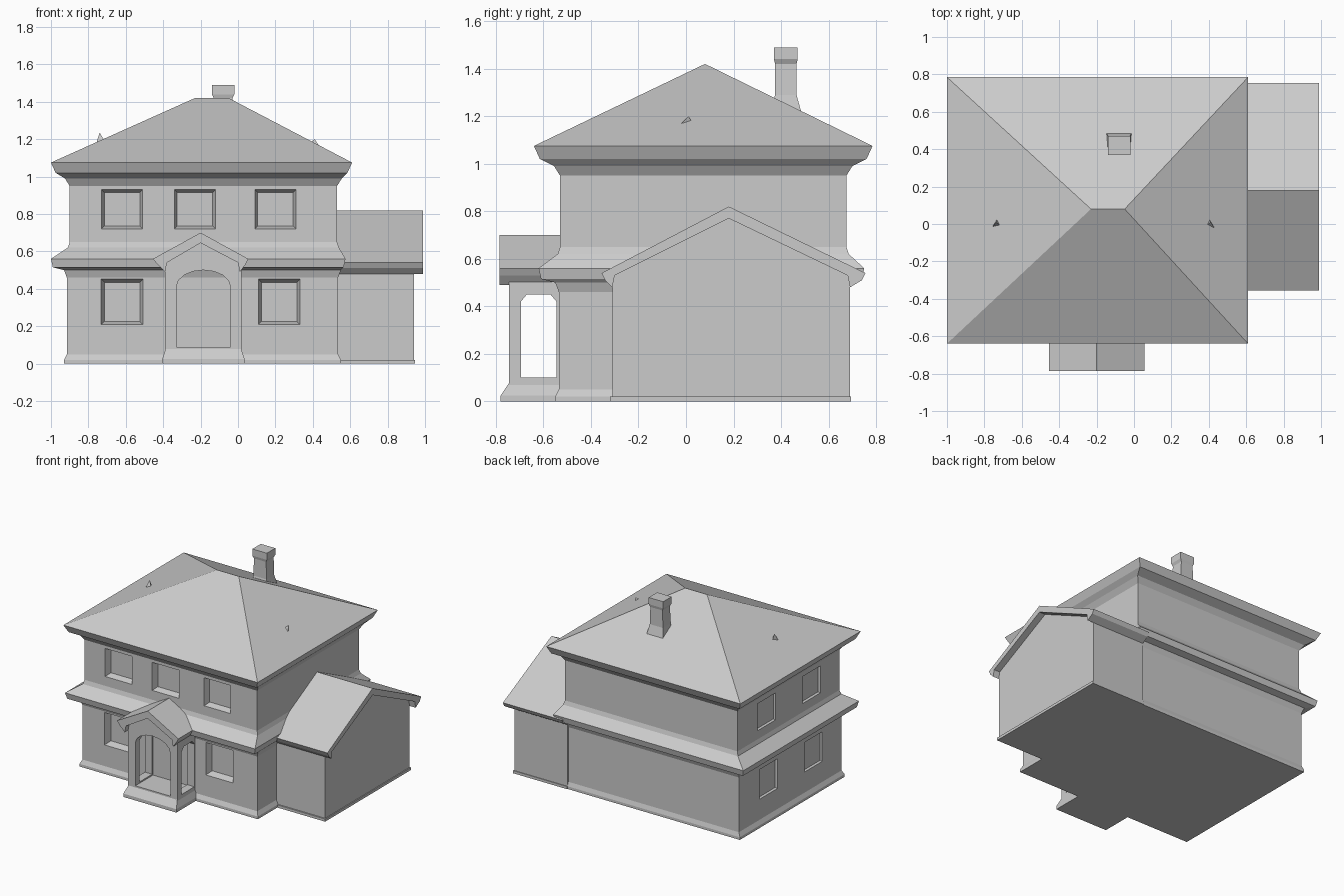
import bpy, bmesh, math


def loft(name, rings):
    """Skin equal-length point rings, cap both ends, merge collapsed points."""
    bm = bmesh.new()
    vs = [[bm.verts.new(p) for p in r] for r in rings]
    n = len(vs[0])
    for a, b in zip(vs, vs[1:]):
        for i in range(n):
            j = (i + 1) % n
            bm.faces.new((a[i], a[j], b[j], b[i]))
    bm.faces.new(vs[0][::-1])
    bm.faces.new(vs[-1])
    bmesh.ops.remove_doubles(bm, verts=bm.verts[:], dist=1e-4)
    bmesh.ops.recalc_face_normals(bm, faces=bm.faces[:])
    me = bpy.data.meshes.new(name)
    bm.to_mesh(me)
    bm.free()
    ob = bpy.data.objects.new(name, me)
    bpy.context.collection.objects.link(ob)
    return ob


def stack(name, levels):
    """Loft of level rectangles (x0, x1, y0, y1, z)."""
    return loft(name, [[(a, c, z), (b, c, z), (b, d, z), (a, d, z)]
                       for a, b, c, d, z in levels])


def extrude_x(name, prof, x0, x1):
    return loft(name, [[(x, y, z) for y, z in prof] for x in (x0, x1)])


def extrude_y(name, prof, y0, y1):
    return loft(name, [[(x, y, z) for x, z in prof] for y in (y0, y1)])


def cut(target, cutter):
    m = target.modifiers.new("cut", 'BOOLEAN')
    m.operation, m.solver, m.object = 'DIFFERENCE', 'EXACT', cutter
    bpy.context.view_layer.objects.active = target
    bpy.ops.object.modifier_apply(modifier=m.name)
    bpy.data.objects.remove(cutter, do_unlink=True)


def rect(c, w, z0, z1, g):
    return [(c - w + g, z0 + g), (c + w - g, z0 + g), (c + w - g, z1 - g), (c - w + g, z1 - g)]


# Two-storey house: plinth, walls, belt eave, upper walls, eaves, hip roof
house = stack("house", [
    (-0.93, 0.55, -0.55, 0.69, 0.0), (-0.93, 0.55, -0.55, 0.69, 0.02),
    (-0.915, 0.535, -0.535, 0.68, 0.05), (-0.915, 0.535, -0.535, 0.68, 0.46),
    (-0.93, 0.55, -0.55, 0.695, 0.50), (-0.99, 0.565, -0.61, 0.74, 0.515),
    (-1.0, 0.575, -0.62, 0.75, 0.56), (-0.91, 0.54, -0.54, 0.685, 0.62),
    (-0.90, 0.53, -0.53, 0.675, 0.65), (-0.90, 0.53, -0.53, 0.675, 0.95),
    (-0.925, 0.555, -0.555, 0.70, 0.99), (-0.975, 0.585, -0.615, 0.76, 1.02),
    (-1.0, 0.61, -0.64, 0.785, 1.075), (-0.23, -0.05, 0.08, 0.08, 1.42)])

# Front window recesses
for c, z0, z1 in ((-0.62, 0.71, 0.94), (-0.23, 0.71, 0.94), (0.20, 0.71, 0.94),
                  (-0.62, 0.20, 0.46), (0.22, 0.20, 0.46)):
    cut(house, loft("window_cutter", [
        [(x, -0.56, z) for x, z in rect(c, 0.12, z0, z1, 0.0)],
        [(x, -0.485, z) for x, z in rect(c, 0.12, z0, z1, 0.025)]]))

# Shallow left side window recesses
for c in (0.33, -0.2):
    for z0, z1 in ((0.71, 0.92), (0.2, 0.43)):
        wall = -0.90 if z0 > 0.5 else -0.915
        cut(house, loft("window_cutter", [
            [(wall - 0.01, y, z) for y, z in rect(c, 0.11, z0, z1, 0.0)],
            [(wall + 0.015, y, z) for y, z in rect(c, 0.11, z0, z1, 0.01)]]))

# Garage wing with gabled end wall
extrude_x("garage_walls", [(-0.31, 0.0), (0.69, 0.0), (0.69, 0.54), (0.18, 0.79), (-0.31, 0.54)],
          0.5, 0.94)
extrude_x("garage_plinth", [(-0.32, 0.0), (0.695, 0.0), (0.695, 0.02), (-0.32, 0.02)], 0.5, 0.947)
roof = [(-0.355, 0.54), (0.18, 0.82), (0.755, 0.54), (0.74, 0.51), (0.69, 0.48),
        (0.68, 0.53), (0.18, 0.77), (-0.30, 0.53), (-0.31, 0.48), (-0.34, 0.51)]
extrude_x("garage_roof", roof, 0.5, 0.99)

# Porch with arched front and open sides
porch = extrude_y("porch", [(-0.39, 0.0), (0.02, 0.0), (0.02, 0.56), (-0.185, 0.67), (-0.39, 0.56)],
                  -0.745, -0.5)
arch = [(-0.33, 0.09), (-0.04, 0.09)]
arch += [(-0.185 + 0.145 * math.cos(t * math.pi / 8), 0.41 + 0.09 * math.sin(t * math.pi / 8))
         for t in range(9)]
cut(porch, extrude_y("arch_cutter", arch, -0.9, -0.4))
cut(porch, extrude_x("side_cutter", [(-0.695, 0.10), (-0.545, 0.10), (-0.545, 0.42), (-0.57, 0.45),
                                     (-0.67, 0.45), (-0.695, 0.42)], -0.6, 0.3))
stack("porch_step", [(-0.405, 0.035, -0.78, -0.5, 0.0), (-0.405, 0.035, -0.78, -0.5, 0.025),
                     (-0.385, 0.015, -0.74, -0.5, 0.085)])
extrude_y("porch_roof", [(-0.455, 0.56), (-0.2, 0.70), (0.055, 0.56), (0.04, 0.53), (0.01, 0.49),
                         (0.0, 0.54), (-0.2, 0.645), (-0.38, 0.54), (-0.39, 0.49), (-0.43, 0.53)],
          -0.785, -0.5)

# Chimney with flared foot and cap
stack("chimney", [(-0.15, -0.01, 0.35, 0.49, 1.2), (-0.135, -0.025, 0.375, 0.465, 1.29),
                  (-0.13, -0.03, 0.375, 0.465, 1.42), (-0.14, -0.02, 0.37, 0.47, 1.44),
                  (-0.14, -0.02, 0.37, 0.47, 1.49)])

# Small pointed roof vents
for i, x in enumerate((-0.73, 0.40)):
    s = 1 if x < 0 else -1
    loft(f"roof_vent_{i + 1}", [[(x - 0.03, -0.02, 1.17), (x + 0.03, -0.02, 1.17), (x, 0.03, 1.17)],
                                [(x - 0.01 * s, 0.01, 1.235 if s > 0 else 1.20)] * 3])
